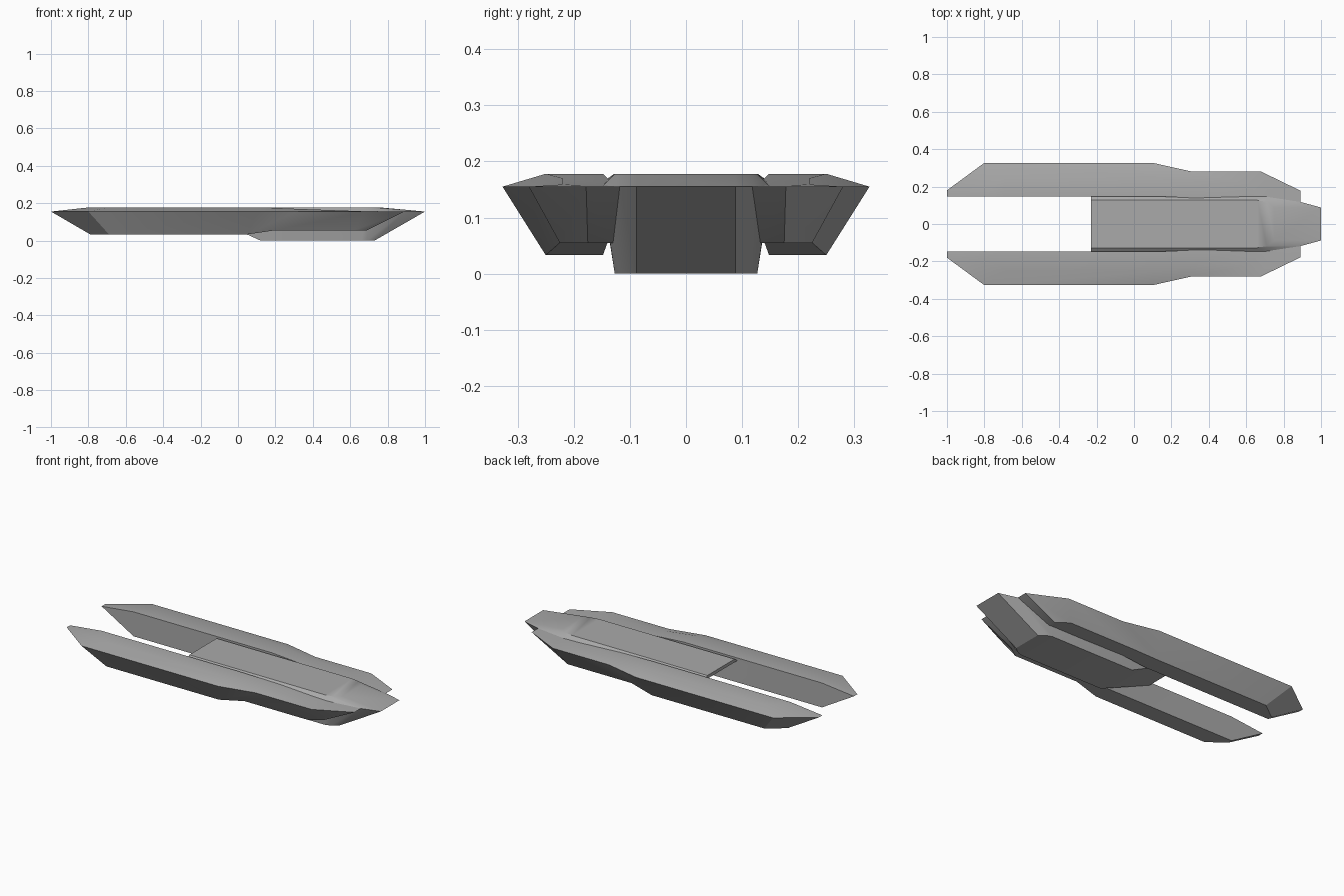
import bpy
import bmesh

cube = bpy.data.objects.get("Cube")
if cube:
    bpy.data.objects.remove(cube, do_unlink=True)

grey = bpy.data.materials.new("hull grey")
grey.use_nodes = True
grey.diffuse_color = (0.4, 0.4, 0.4, 1)
grey.node_tree.nodes["Principled BSDF"].inputs["Base Color"].default_value = (0.4, 0.4, 0.4, 1)


def loft(name, rings):
    """Skin a list of equal-length closed rings and cap both ends."""
    bm = bmesh.new()
    rows = [[bm.verts.new(p) for p in ring] for ring in rings]
    n = len(rows[0])
    for a, b in zip(rows, rows[1:]):
        for i in range(n):
            j = (i + 1) % n
            bm.faces.new((a[i], a[j], b[j], b[i]))
    # Each end is a wedge: an underside panel and a deck panel meeting at the rim
    for row in (rows[0], rows[-1]):
        for k in ((0, 1, 2, 5), (2, 3, 4, 5)):
            bm.faces.new([row[i] for i in k])
    bmesh.ops.recalc_face_normals(bm, faces=bm.faces)
    mesh = bpy.data.meshes.new(name)
    bm.to_mesh(mesh)
    bm.free()
    mesh.materials.append(grey)
    obj = bpy.data.objects.new(name, mesh)
    bpy.context.collection.objects.link(obj)
    bpy.ops.object.select_all(action='DESELECT')
    obj.select_set(True)
    bpy.context.view_layer.objects.active = obj
    bpy.ops.object.shade_smooth_by_angle(angle=0.5)
    return obj


RIM = 0.155


def side_ring(keel, rim, deck, inner=0.148, rim_inner=0.148):
    """keel, deck: (x, outer y, z); rim: (x, outer y)."""
    kx, ky, kz = keel
    rx, ry = rim
    dx, dy, dz = deck
    return [(kx, inner, kz), (kx, ky, kz), (rx, ry, RIM),
            (dx, dy, dz), (dx, inner, dz), (rx, rim_inner, RIM)]


# Long side hulls, stern to bow
side_rings = [
    side_ring((-0.79, 0.175, 0.033), (-1, 0.18), (-0.79, 0.175, 0.178)),
    side_ring((-0.69, 0.25, 0.033), (-0.8, 0.327), (-0.69, 0.25, 0.178)),
    side_ring((0.05, 0.25, 0.033), (0.1, 0.327), (0.12, 0.25, 0.178)),
    side_ring((0.2, 0.225, 0.055), (0.31, 0.28), (0.3, 0.22, 0.17), 0.14, 0.14),
    side_ring((0.62, 0.225, 0.055), (0.68, 0.28), (0.6, 0.22, 0.159), 0.132, 0.14),
    side_ring((0.69, 0.175, 0.055), (0.89, 0.178), (0.72, 0.175, 0.157), 0.13, 0.118),
]
for name, sign in (("left_hull", 1), ("right_hull", -1)):
    loft(name, [[(x, sign * y, z) for x, y, z in r] for r in side_rings])


def centre_ring(keel, rim, deck):
    """Each is (x, half width, z); mirrored across the middle."""
    half = [keel, rim, deck]
    ring = half + [(x, -y, z) for x, y, z in reversed(half)]
    # Order: starboard keel, keel, rim, deck, deck, starboard rim
    return [ring[-1]] + ring[:-1]


# Central hull with a sloped stern underside and a narrowing bow
loft("central_hull", [
    centre_ring((-0.23, 0.148, 0.159), (-0.23, 0.15, 0.162), (-0.23, 0.128, 0.178)),
    centre_ring((0.12, 0.127, 0), (0.13, 0.152, 0.158), (0.13, 0.127, 0.178)),
    centre_ring((0.66, 0.127, 0), (0.7, 0.15, RIM), (0.66, 0.127, 0.178)),
    centre_ring((0.69, 0.118, 0), (0.89, 0.118, RIM), (0.71, 0.118, 0.178)),
    centre_ring((0.73, 0.088, 0), (1, 0.088, RIM), (0.75, 0.088, 0.178)),
])
